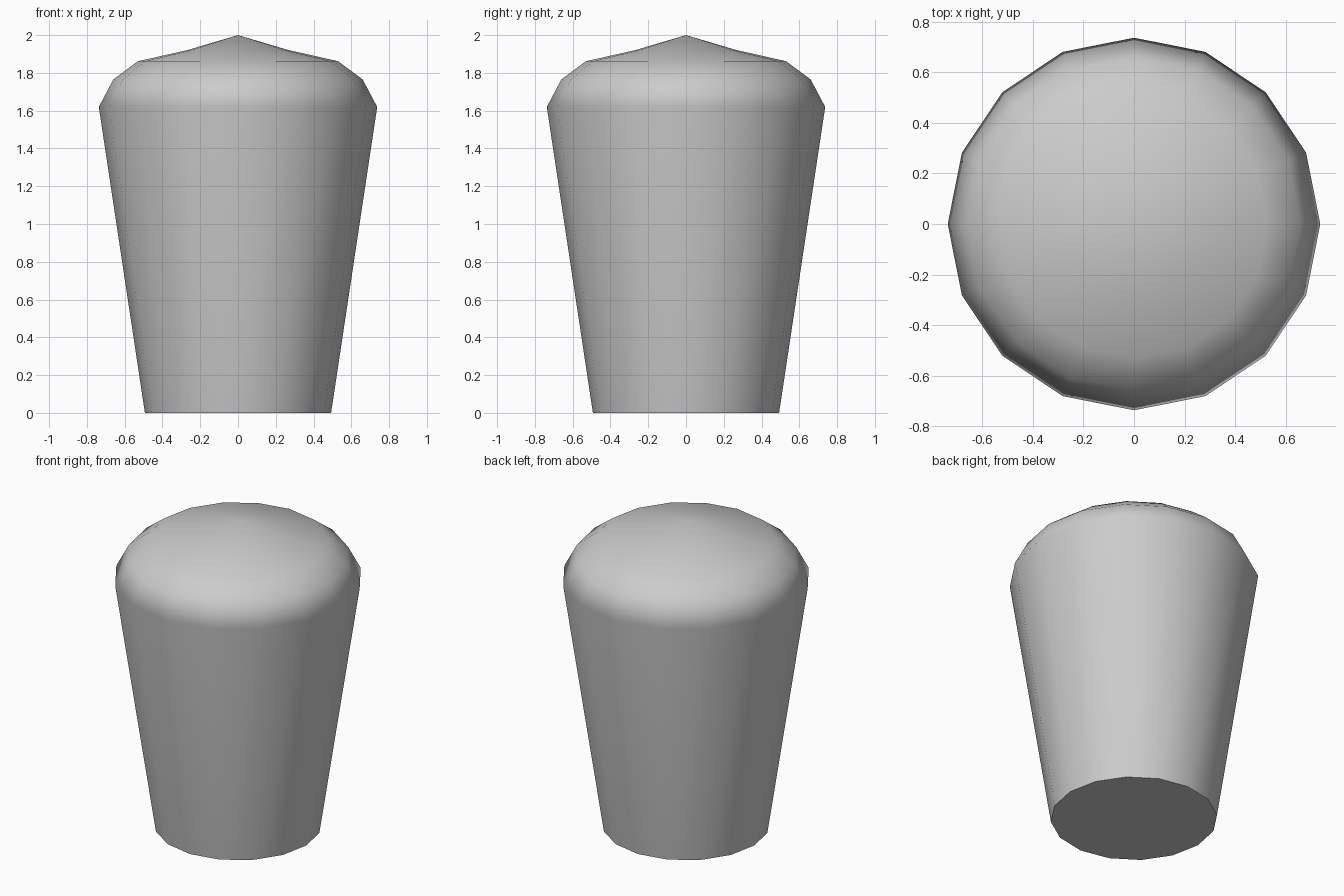
import bpy
import bmesh
import math

cube = bpy.data.objects.get("Cube")
if cube:
    bpy.data.objects.remove(cube, do_unlink=True)

SIDES = 16
# Radius and height of each ring, from the base up to the shoulder and crown
PROFILE = [(0.493, 0), (0.737, 1.62), (0.66, 1.765), (0.53, 1.862), (0.27, 1.92)]
TIP = 2.0

grey = bpy.data.materials.new("plain grey")
grey.use_nodes = True
colour = (0.6, 0.6, 0.6, 1)
grey.diffuse_color = colour
grey.node_tree.nodes["Principled BSDF"].inputs["Base Color"].default_value = colour

# Tapered body with a rounded shoulder and a shallow pointed crown
bm = bmesh.new()
rings = []
for radius, height in PROFILE:
    angles = [math.tau * i / SIDES for i in range(SIDES)]
    rings.append([bm.verts.new((radius * math.cos(a), radius * math.sin(a), height))
                  for a in angles])
tip = bm.verts.new((0, 0, TIP))
bm.faces.new(reversed(rings[0]))
for i in range(SIDES):
    j = (i + 1) % SIDES
    for low, high in zip(rings, rings[1:]):
        bm.faces.new((low[i], low[j], high[j], high[i]))
    bm.faces.new((rings[-1][i], rings[-1][j], tip))

mesh = bpy.data.meshes.new("tapered_knob")
bm.to_mesh(mesh)
bm.free()
mesh.materials.append(grey)
knob = bpy.data.objects.new("tapered_knob", mesh)
bpy.context.collection.objects.link(knob)

# Smooth sides and crown, crisp base edge
bpy.ops.object.select_all(action="DESELECT")
knob.select_set(True)
bpy.context.view_layer.objects.active = knob
bpy.ops.object.shade_smooth_by_angle(angle=math.radians(50))
weighted = knob.modifiers.new("weighted normals", "WEIGHTED_NORMAL")
weighted.keep_sharp = True
